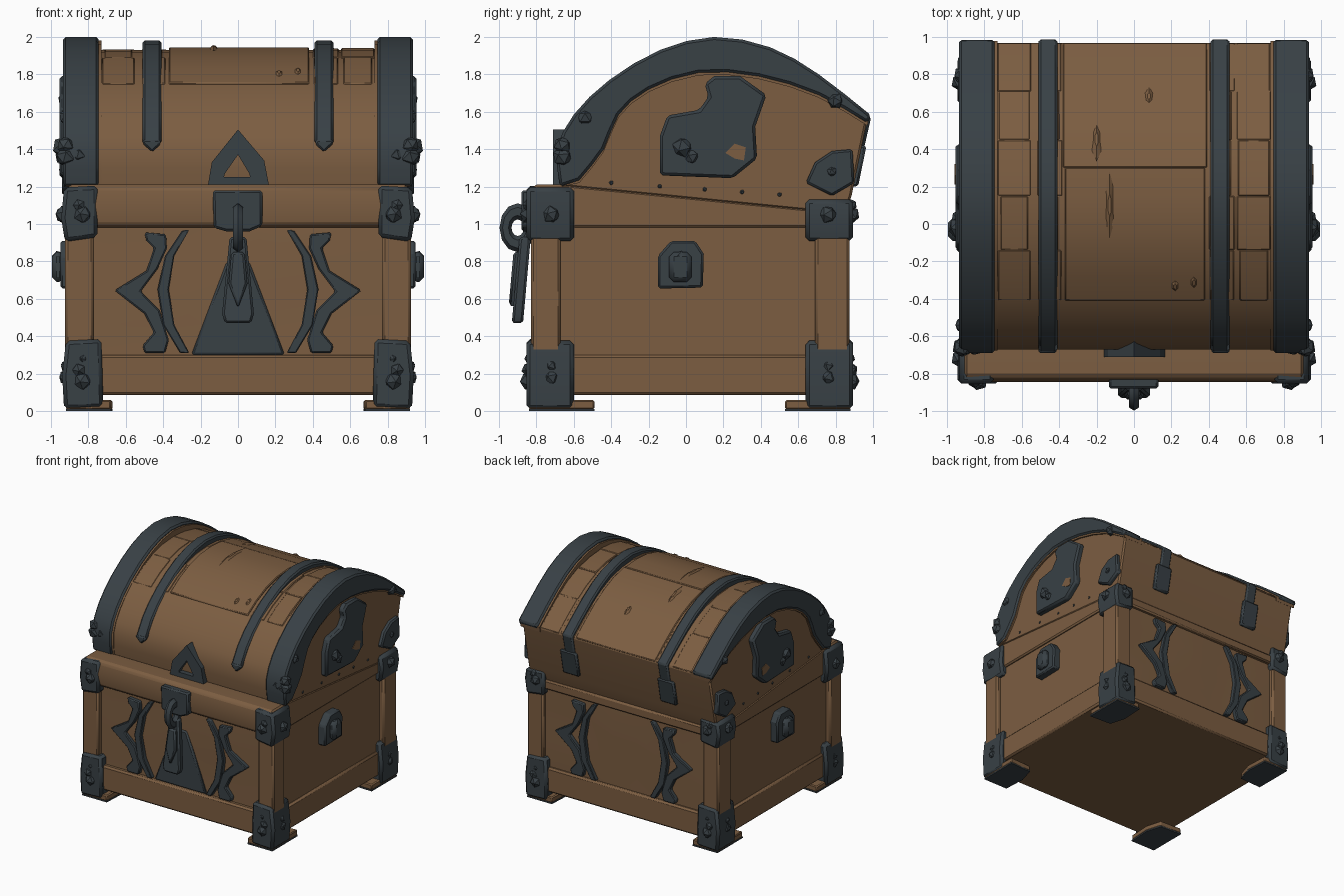
import bpy, bmesh, random
from math import radians
from mathutils import Vector, Matrix

random.seed(4)
cube = bpy.data.objects.get("Cube")
if cube:
    bpy.data.objects.remove(cube)


def material(name, rgb, rough):
    m = bpy.data.materials.new(name)
    m.use_nodes = True
    m.diffuse_color = (*rgb, 1)
    bsdf = m.node_tree.nodes["Principled BSDF"]
    bsdf.inputs["Base Color"].default_value = (*rgb, 1)
    bsdf.inputs["Roughness"].default_value = rough
    return m


WOOD = material("wood", (0.2, 0.11, 0.053), 0.8)
IRON = material("iron", (0.04, 0.052, 0.06), 0.6)


def finish(name, bm, mat, mirror=None, bevel=0.0):
    bmesh.ops.recalc_face_normals(bm, faces=bm.faces)
    me = bpy.data.meshes.new(name)
    bm.to_mesh(me)
    bm.free()
    me.materials.append(mat)
    ob = bpy.data.objects.new(name, me)
    bpy.context.collection.objects.link(ob)
    bpy.ops.object.select_all(action='DESELECT')
    ob.select_set(True)
    bpy.context.view_layer.objects.active = ob
    bpy.ops.object.shade_smooth_by_angle(angle=radians(32))
    if mirror:
        mod = ob.modifiers.new("mirror", 'MIRROR')
        mod.use_axis = [a in mirror for a in "xyz"]
        mod.use_mirror_merge = False
    if bevel:
        mod = ob.modifiers.new("bevel", 'BEVEL')
        mod.width, mod.segments = bevel, 1
        mod.limit_method, mod.angle_limit = 'ANGLE', radians(40)
    return ob


def add_prism(bm, pts, axis, a, b):
    place = {"x": lambda p, t: (t, p[0], p[1]),
             "y": lambda p, t: (p[0], t, p[1]),
             "z": lambda p, t: (p[0], p[1], t)}[axis]
    low = [bm.verts.new(place(p, a)) for p in pts]
    high = [bm.verts.new(place(p, b)) for p in pts]
    bm.faces.new(low)
    bm.faces.new(high[::-1])
    for i in range(len(pts)):
        j = (i + 1) % len(pts)
        bm.faces.new((low[i], low[j], high[j], high[i]))


def prism(name, pts, axis, a, b, mat, mirror=None, bevel=0.012):
    bm = bmesh.new()
    add_prism(bm, pts, axis, a, b)
    return finish(name, bm, mat, mirror, bevel)


def rect(a, b, c, d):
    return [(a, c), (b, c), (b, d), (a, d)]


def box(name, x, y, z, mat, mirror=None, bevel=0.015):
    return prism(name, rect(*x, *y), "z", *z, mat, mirror, bevel)


def rounded(pts):
    """Add one curved midpoint between each pair of points."""
    v = [Vector(p) for p in pts]
    v = [2 * v[0] - v[1]] + v + [2 * v[-1] - v[-2]]
    out = []
    for a, b, c, d in zip(v, v[1:], v[2:], v[3:]):
        out += [b, (9 * (b + c) - a - d) / 16]
    return out + [v[-2]]


def warped_panel(name, width, z, y, out):
    """Hand-hewn board: a coarse grid pushed in and out."""
    bm = bmesh.new()
    bmesh.ops.create_grid(bm, x_segments=7, y_segments=4, size=1)
    for v in bm.verts:
        u, w = v.co.x, v.co.y
        edge = abs(u) > 0.99 or abs(w) > 0.99
        push = 0 if edge else random.uniform(-0.005, 0.008)
        v.co = (u * width, y + out * push, (z[0] + z[1]) / 2 + w * (z[1] - z[0]) / 2)
    return finish(name, bm, WOOD)


def rivets(name, spots):
    """Each spot is a centre and a radius."""
    bm = bmesh.new()
    for x, y, z, r in spots:
        bmesh.ops.create_icosphere(bm, subdivisions=1, radius=r, matrix=Matrix.Translation(
            (x, y, z)) @ Matrix.Rotation(random.uniform(0, 3), 4, 'X'))
    return finish(name, bm, IRON, "x")


# Body: core, corner posts, rails
box("body_core", (-0.885, 0.885), (-0.775, 0.83), (0.1, 1.0), WOOD)
warped_panel("front_panel", 0.78, (0.29, 0.99), -0.782, -1)
warped_panel("back_panel", 0.78, (0.29, 0.99), 0.837, 1)
box("base_rail", (-0.905, 0.905), (-0.82, 0.865), (0.085, 0.3), WOOD)
rail = [(-0.83, 1.0), (-0.845, 1.1), (-0.83, 1.19), (-0.8, 1.21), (-0.64, 1.21),
        (0.87, 1.06), (0.87, 0.98), (-0.8, 0.98)]
prism("top_rail", rail, "x", -0.905, 0.905, WOOD)
for side, y in (("front", (-0.83, -0.67)), ("back", (0.69, 0.875))):
    box(side + "_post", (0.77, 0.925), y, (0.2, 1.0), WOOD, "x")

# Feet and iron corner brackets
for side, s, y0 in (("front", -1, -0.84), ("back", 1, 0.88)):
    foot = [(0.92, y0), (0.68, y0), (0.67, y0 - s * 0.2), (0.71, y0 - s * 0.34), (0.92, y0 - s * 0.35)]
    prism(side + "_foot", foot, "z", 0.008, 0.058, WOOD, "x", 0.008)
    prism(side + "_sole", foot, "z", 0, 0.012, IRON, "x", 0)
    y1 = y0 - s * 0.24
    low = [(0.72, 0.02), (0.73, 0.385), (0.92, 0.375), (0.94, 0.19), (0.93, 0.01)]
    top = 1.205 if s < 0 else 1.14
    high = [(0.75, 0.93), (0.75, top), (0.93, top - 0.01), (0.945, 1.03), (0.925, 0.905)]
    prism(side + "_lower_bracket", low, "y", y0 + s * 0.014, y1, IRON, "x", 0.02)
    prism(side + "_upper_bracket", high, "y", y0 + s * 0.012, y1, IRON, "x", 0.02)
    yc = y0 - s * 0.12
    rivets(side + "_bracket_rivets", [
        (0.83, y0, 0.16, 0.05), (0.85, y0, 0.22, 0.04), (0.83, y0, 0.28, 0.025),
        (0.83, y0, 1.05, 0.05), (0.85, y0, 1.1, 0.035),
        (0.915, yc, 0.18, 0.045), (0.915, yc, 0.24, 0.035), (0.93, yc, 1.05, 0.05)])

# Lid: arched shell, plain lower front and staggered planks above it
ARCH = rounded([(-0.675, 1.2), (-0.69, 1.4), (-0.6, 1.585), (-0.41, 1.77), (-0.14, 1.93),
                (0.15, 2.0), (0.45, 1.945), (0.71, 1.8), (0.99, 1.58)])
LID = rounded([(-0.66, 1.2), (-0.67, 1.4), (-0.585, 1.57), (-0.41, 1.745), (-0.14, 1.885),
               (0.15, 1.93), (0.45, 1.885), (0.71, 1.755), (0.97, 1.56)])


def scaled(pts, sy, sz):
    return [(0.15 + (y - 0.15) * sy, 1.2 + (z - 1.2) * sz) for y, z in pts]


def slab(bm, first, last, x0, x1, lift):
    top = scaled(LID, 1.0, 1 + lift)[first:last + 1]
    add_prism(bm, scaled(LID, 0.99, 0.98)[first:last + 1] + top[::-1], "x", x0, x1)


prism("lid_shell", LID + [(0.885, 1.15), (0.85, 1.05)], "x", -0.905, 0.905, WOOD)
bm = bmesh.new()
for x0, x1 in ((-0.74, -0.54), (-0.52, -0.38), (0.4, 0.54), (0.54, 0.74)):
    for i in range(6, 16, 2):
        cut = random.uniform(0, 0.025)
        slab(bm, i, i + 2, x0 + cut, x1 - cut, random.uniform(0.002, 0.015))
slab(bm, 6, 11, -0.37, 0.38, 0.02)
slab(bm, 11, 16, -0.38, 0.39, 0.016)
finish("lid_planks", bm, WOOD, bevel=0.006)

# Raised knots and splits in the lid wood
bm = bmesh.new()
for x, y, z, ln in ((-0.2, 0.45, 1.897, 0.25), (-0.13, 0.1, 1.943, 0.36), (0.08, 0.68, 1.784, 0.12),
                    (0.22, -0.33, 1.805, 0.1), (0.32, -0.31, 1.815, 0.12)):
    slope = -0.4 if y > 0.3 else 0.55 if y < 0 else 0.05
    m = Matrix.Translation((x, y, z)) @ Matrix.Rotation(slope, 4, 'X')
    bmesh.ops.create_cone(bm, segments=6, radius1=0.035, radius2=0.012, depth=0.02, cap_ends=True,
                          matrix=m @ Matrix.Diagonal((0.8, ln * 14, 1, 1)))
finish("lid_knots", bm, WOOD)

# Iron end bands with brown inner trim and rear corner plates
inner = rounded([(0.97, 1.54), (0.71, 1.69), (0.39, 1.79), (0.07, 1.81), (-0.2, 1.72),
                 (-0.36, 1.585), (-0.44, 1.4), (-0.57, 1.235)])
prism("lid_end_band", ARCH + inner, "x", 0.745, 0.935, IRON, "x", 0.014)
trim = scaled(ARCH, 0.985, 0.975) + [(y, z - 0.015) for y, z in inner]
prism("lid_end_trim", trim, "x", 0.73, 0.92, WOOD, "x", 0)
plate = [(0.64, 1.22), (0.69, 1.33), (0.78, 1.39), (0.89, 1.4), (0.9, 1.22), (0.78, 1.15)]
prism("lid_corner_plate", plate, "x", 0.84, 0.94, IRON, "x")
rivets("lid_band_rivets", [(0.92, -0.66, 1.36, 0.055), (0.92, -0.66, 1.42, 0.05),
                           (0.85, -0.66, 1.37, 0.045), (0.91, -0.54, 1.57, 0.05),
                           (0.93, 0.78, 1.28, 0.03), (0.92, 0.8, 1.66, 0.045)])

# Narrow straps over the lid with a pointed tip and rear tail
strap = [(-0.69, 1.43)] + scaled(ARCH, 1.0, 0.978)[4:]
strap += [(0.905, 1.2), (0.86, 1.2)] + scaled(ARCH, 0.92, 0.85)[:3:-1] + [(-0.58, 1.43)]
prism("lid_strap", strap, "x", 0.41, 0.51, IRON, "x", 0.012)
tip = [(0.41, 1.45), (0.51, 1.45), (0.51, 1.43), (0.46, 1.385), (0.42, 1.42)]
prism("strap_tip", tip, "y", -0.69, -0.58, IRON, "x")
tail = [(0.92, 1.2), (0.965, 1.42), (0.92, 1.42), (0.86, 1.2)]
prism("strap_tail", tail, "x", 0.39, 0.55, IRON, "x")

# Scrolled ornaments on front and back panels
chevron = [(0.385, 0.945), (0.5, 0.955), (0.49, 0.91), (0.45, 0.87), (0.49, 0.75), (0.66, 0.645),
           (0.5, 0.52), (0.45, 0.42), (0.51, 0.35), (0.5, 0.31), (0.39, 0.31), (0.37, 0.38),
           (0.42, 0.54), (0.52, 0.64), (0.43, 0.76), (0.38, 0.87)]
bow = [(0.26, 0.97), (0.3, 0.965), (0.39, 0.83), (0.43, 0.65), (0.4, 0.46), (0.31, 0.31),
       (0.26, 0.31), (0.34, 0.46), (0.37, 0.65), (0.34, 0.83)]
for side, y in (("front", (-0.82, -0.76)), ("back", (0.82, 0.875))):
    prism(side + "_chevron", chevron, "y", *y, IRON, "x", 0.008)
    prism(side + "_bow", bow, "y", *y, IRON, "x", 0.006)

# Lock: wedge, plate, hasp, ring and hanging tongue
wedge = [(-0.25, 0.3), (0.25, 0.3), (0.06, 0.8), (-0.06, 0.8)]
prism("lock_wedge", wedge, "y", -0.8, -0.76, IRON)
lock = [(-0.13, 0.98), (-0.135, 1.18), (0.13, 1.18), (0.13, 0.99), (0.06, 0.96), (-0.06, 0.96)]
prism("lock_plate", lock, "y", -0.88, -0.8, IRON)
outer = [(-0.16, 1.21), (-0.14, 1.33), (0, 1.505), (0.14, 1.34), (0.165, 1.21)]
hole = [(-0.075, 1.25), (-0.07, 1.27), (0, 1.37), (0.06, 1.27), (0.065, 1.25)]
bm = bmesh.new()
for i in range(5):
    j = (i + 1) % 5
    add_prism(bm, [outer[i], outer[j], hole[j], hole[i]], "y", -0.71, -0.58)
finish("hasp", bm, IRON)

bpy.ops.mesh.primitive_torus_add(major_radius=0.065, minor_radius=0.032, major_segments=12,
                                 minor_segments=6, location=(0, -0.9, 0.98), rotation=(0, radians(90), 0))
ring = bpy.context.object
ring.name = "lock_ring"
ring.scale.x = 1.35
ring.data.materials.append(IRON)
bpy.ops.object.shade_smooth_by_angle(angle=radians(50))

tongue = [(-0.045, 0.93), (0.045, 0.93), (0.085, 0.52), (0.07, 0.47), (-0.07, 0.47), (-0.085, 0.52)]
ridge = [(-0.035, 0.85), (0.035, 0.85), (0.05, 0.68), (0, 0.55), (-0.05, 0.68)]
for ob in (prism("tongue", tongue, "y", -0.89, -0.83, IRON),
           prism("tongue_ridge", ridge, "y", -0.915, -0.86, IRON)):
    for v in ob.data.vertices:
        v.co.y -= (0.93 - v.co.z) * 0.09

# Side handle plates and lid emblems
handle = [(-0.15, 0.655), (0.09, 0.66), (0.095, 0.84), (0.05, 0.91), (-0.08, 0.91), (-0.15, 0.83)]
prism("handle_plate", handle, "x", 0.86, 0.95, IRON, "x")
box("handle_boss", (0.93, 0.995), (-0.09, 0.03), (0.69, 0.85), IRON, "x", 0.025)
emblem = [(-0.14, 1.26), (-0.14, 1.47), (-0.1, 1.58), (0.07, 1.61), (0.12, 1.68), (0.1, 1.75),
          (0.15, 1.79), (0.29, 1.79), (0.43, 1.69), (0.37, 1.52), (0.38, 1.35), (0.25, 1.245)]
prism("lid_emblem", emblem, "x", 0.88, 0.955, IRON, "x", 0.015)
gap = [(0.21, 1.38), (0.26, 1.43), (0.32, 1.41), (0.31, 1.34), (0.26, 1.35)]
prism("emblem_inset", gap, "x", 0.9, 0.959, WOOD, "x", 0)
rivets("side_bosses", [(0.935, -0.02, 1.41, 0.06), (0.935, 0.03, 1.36, 0.045), (0.96, -0.03, 0.82, 0.038)])
rivets("lid_side_nails", [(0.9, y, 1.22 - 0.07 * (y + 0.4), 0.014) for y in (-0.4, -0.14, 0.1, 0.3, 0.5)])
